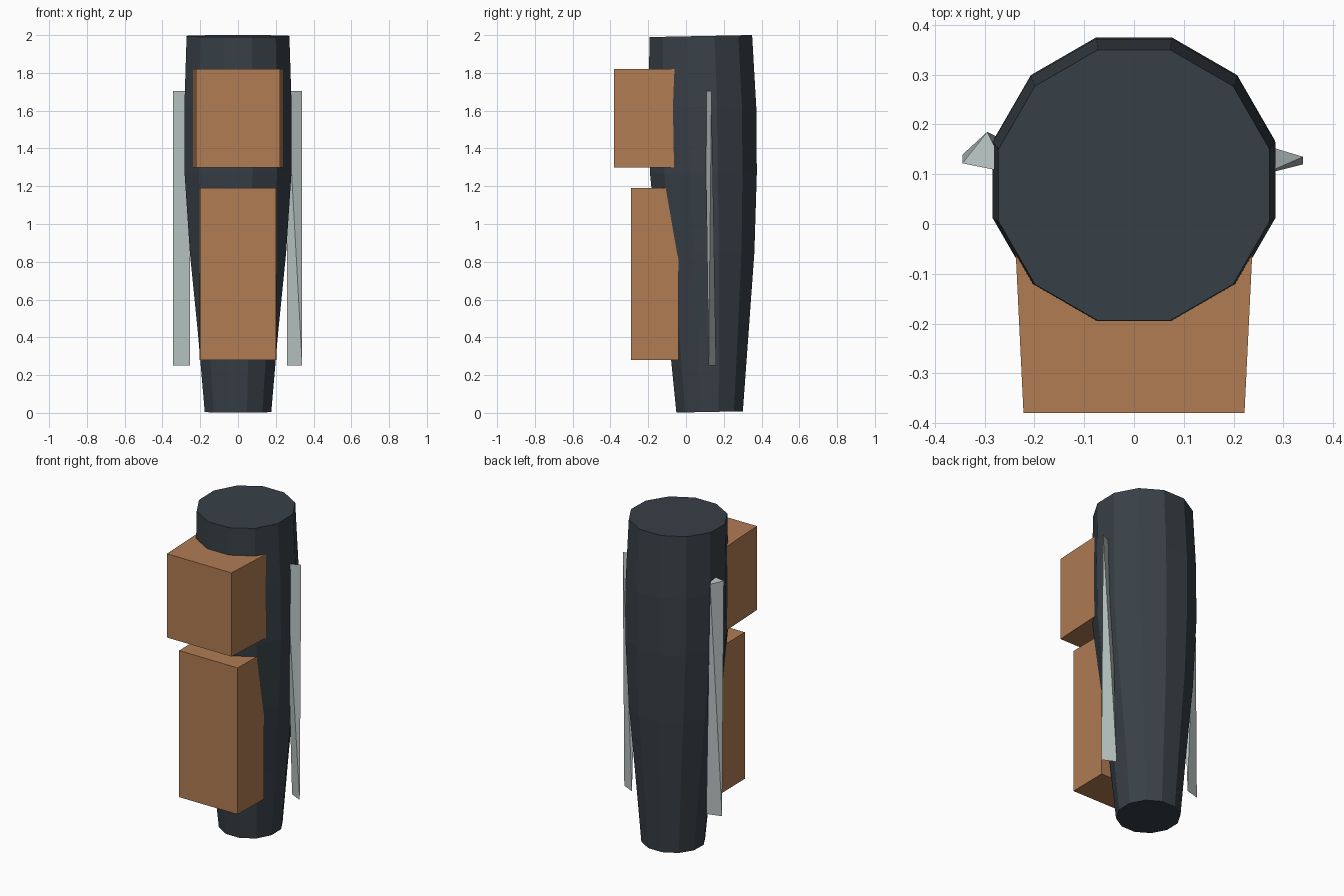
import bpy, bmesh, math

if "Cube" in bpy.data.objects:
    bpy.data.objects.remove(bpy.data.objects["Cube"])


def material(name, rgb):
    m = bpy.data.materials.new(name)
    lin = [((c / 255 + 0.055) / 1.055) ** 2.4 for c in rgb]
    m.diffuse_color = (*lin, 1)
    m.use_nodes = True
    m.node_tree.nodes["Principled BSDF"].inputs["Base Color"].default_value = m.diffuse_color
    return m


BLACK = material("dark slate", (56, 64, 71))
BROWN = material("leather brown", (176, 124, 83))
STEEL = material("pale steel", (184, 196, 194))


def build(name, verts, faces, mat):
    mesh = bpy.data.meshes.new(name)
    mesh.from_pydata(verts, [], faces)
    bm = bmesh.new()
    bm.from_mesh(mesh)
    bmesh.ops.recalc_face_normals(bm, faces=bm.faces)
    bm.to_mesh(mesh)
    bm.free()
    mesh.materials.append(mat)
    ob = bpy.data.objects.new(name, mesh)
    bpy.context.collection.objects.link(ob)
    return ob


# Body: twelve-sided tapered loft; rings are (z, half width, centre y, tilt)
SIDES = 12
rings = [(0.005, 0.176, 0.125, 0.02), (0.42, 0.212, 0.119, 0), (0.85, 0.255, 0.107, 0),
         (1.27, 0.283, 0.092, 0), (1.62, 0.284, 0.088, 0), (1.995, 0.272, 0.078, 0.02)]
verts = []
for z, apothem, cy, tilt in rings:
    r = apothem / math.cos(math.pi / SIDES)
    for i in range(SIDES):
        a = 2 * math.pi * (i + 0.5) / SIDES
        y = r * math.sin(a)
        verts.append((r * math.cos(a), cy + y, z + tilt * y))
faces = [tuple(range(SIDES)), tuple(range(len(verts) - SIDES, len(verts)))]
for k in range(len(rings) - 1):
    for i in range(SIDES):
        j = (i + 1) % SIDES
        a, b = k * SIDES, (k + 1) * SIDES
        faces.append((a + i, a + j, b + j, b + i))
build("body", verts, faces, BLACK)


# Pouches: boxes slightly wider at the back
def pouch(name, front_half, back_half, y0, y1, z0, z1):
    v = [(s * w, y, z) for z in (z0, z1)
         for s, w, y in ((-1, front_half, y0), (1, front_half, y0),
                         (1, back_half, y1), (-1, back_half, y1))]
    f = [(0, 1, 2, 3), (4, 5, 6, 7)] + [(i, (i + 1) % 4, (i + 1) % 4 + 4, i + 4) for i in range(4)]
    build(name, v, f, BROWN)


pouch("upper_pouch", 0.222, 0.239, -0.38, -0.03, 1.30, 1.82)
pouch("lower_pouch", 0.201, 0.205, -0.29, -0.04, 0.28, 1.19)

# Right blade: thin twisted strip
TOP, LOW = 1.705, 0.25
build("right_blade",
      [(0.34, 0.135, TOP), (0.26, 0.10, TOP), (0.34, 0.120, LOW), (0.26, 0.159, LOW)],
      [(0, 1, 2), (1, 3, 2), (0, 2, 3), (0, 3, 1)], STEEL)

# Left blade: wedge with a triangular top narrowing to a thin lower edge
build("left_blade",
      [(-0.345, 0.122, TOP), (-0.255, 0.104, TOP), (-0.295, 0.185, TOP - 0.01),
       (-0.345, 0.139, LOW), (-0.255, 0.165, LOW)],
      [(0, 1, 2), (0, 2, 3), (2, 4, 3), (0, 3, 4, 1), (1, 4, 2)], STEEL)
